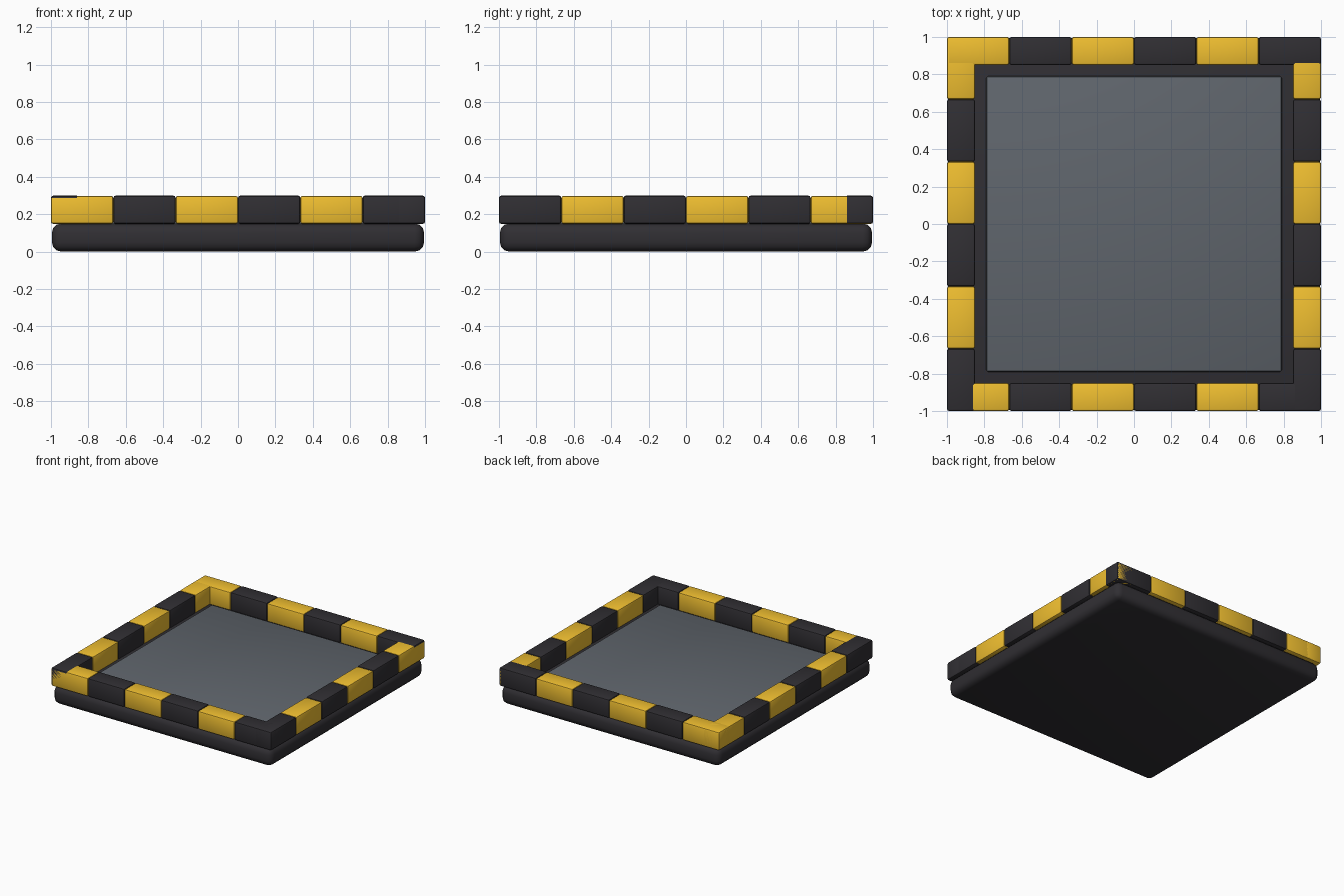
import bpy

if "Cube" in bpy.data.objects:
    bpy.data.objects.remove(bpy.data.objects["Cube"])


def material(name, rgb):
    m = bpy.data.materials.new(name)
    m.diffuse_color = (*rgb, 1)
    m.use_nodes = True
    m.node_tree.nodes["Principled BSDF"].inputs["Base Color"].default_value = m.diffuse_color
    return m


dark = material("dark_rubber", (0.03, 0.028, 0.033))
yellow = material("hazard_yellow", (0.87, 0.52, 0.03))
grey = material("deck_grey", (0.115, 0.13, 0.15))


def box(name, size, loc, mat, bevel, segments=3):
    bpy.ops.mesh.primitive_cube_add(size=1, location=loc)
    o = bpy.context.object
    o.name = name
    o.scale = size
    bpy.ops.object.transform_apply(location=False, rotation=False, scale=True)
    b = o.modifiers.new("bevel", 'BEVEL')
    b.width = bevel
    b.segments = segments
    bpy.ops.object.modifier_apply(modifier="bevel")
    bpy.ops.object.shade_smooth_by_angle()
    o.data.materials.append(mat)
    return o


# Rounded base slab and raised deck panel
box("base", (1.99, 1.99, 0.15), (0, 0, 0.075), dark, 0.05)
box("deck_panel", (1.58, 1.58, 0.06), (0, 0, 0.16), grey, 0.01, 2)

# Striped rim: six blocks per side, alternating colours, overlapping at corners
COUNT, W = 6, 0.15
step = 2 / COUNT
for i in range(COUNT):
    p = -1 + step * (i + 0.5)
    for side, s in (("minus", -1), ("plus", 1)):
        edge = s * (1 - W / 2)
        for axis, first in (("x", yellow), ("y", dark)):
            mat = first if i % 2 == 0 else (dark if first is yellow else yellow)
            # dark blocks sit a hair higher so the shared corners read dark
            h = 0.151 if mat is dark else 0.15
            size = (step, W, h) if axis == "x" else (W, step, h)
            loc = (p, edge, 0.148 + h / 2) if axis == "x" else (edge, p, 0.148 + h / 2)
            box(f"rim_block_{axis}_{side}_{i + 1}", size, loc, mat, 0.012, 2)
